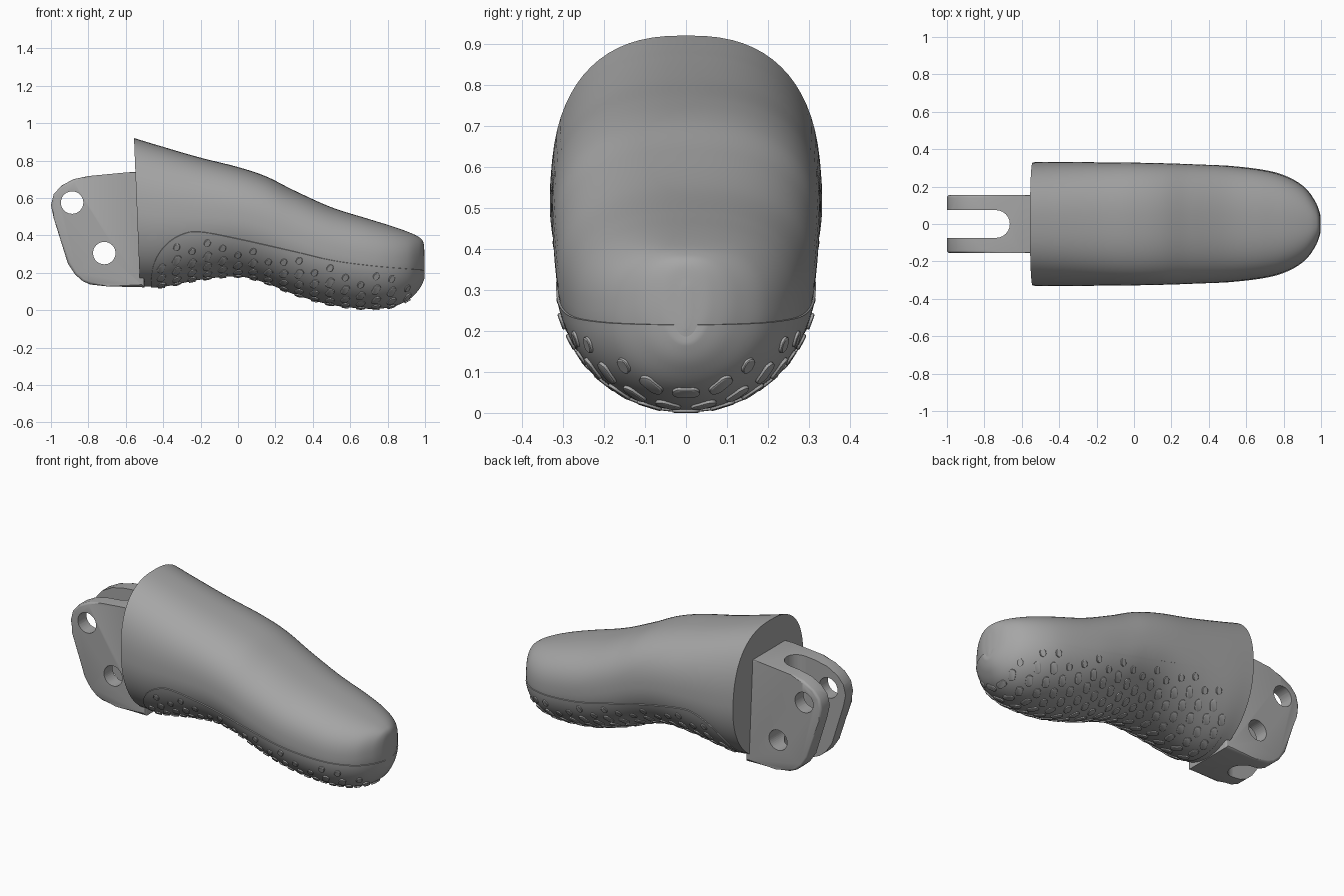
import bpy, bmesh, math
from mathutils import Vector

if "Cube" in bpy.data.objects:
    bpy.data.objects.remove(bpy.data.objects["Cube"])

grey = bpy.data.materials.new("mid_grey")
grey.use_nodes = True
grey.diffuse_color = (0.38, 0.38, 0.38, 1)
grey.node_tree.nodes["Principled BSDF"].inputs["Base Color"].default_value = (0.38, 0.38, 0.38, 1)


def finish(name, bm, angle=35, smooth=True):
    bmesh.ops.recalc_face_normals(bm, faces=bm.faces)
    mesh = bpy.data.meshes.new(name)
    bm.to_mesh(mesh)
    bm.free()
    mesh.materials.append(grey)
    obj = bpy.data.objects.new(name, mesh)
    bpy.context.collection.objects.link(obj)
    if smooth:
        bpy.ops.object.select_all(action='DESELECT')
        obj.select_set(True)
        bpy.context.view_layer.objects.active = obj
        bpy.ops.object.shade_smooth_by_angle(angle=math.radians(angle))
    return obj


def spline(pts, u):
    """Point at parameter u on a smooth curve through pts."""
    i = max(0, min(int(u), len(pts) - 2))
    f = u - i
    p1, p2 = Vector(pts[i]), Vector(pts[i + 1])
    p0 = Vector(pts[i - 1]) if i else p1 * 2 - p2
    p3 = Vector(pts[i + 2]) if i + 2 < len(pts) else p2 * 2 - p1
    return 0.5 * (2 * p1 + (p2 - p0) * f + (2 * p0 - 5 * p1 + 4 * p2 - p3) * f * f
                  + (3 * p1 - p0 - 3 * p2 + p3) * f ** 3)


# Body sections: x, bottom, top, half width
SECTIONS = [(-.54, .125, .92, .33), (-.4, .13, .873, .332), (-.2, .168, .815, .33),
            (0, .185, .765, .328), (.15, .15, .715, .325), (.3, .09, .64, .32),
            (.5, .033, .55, .31), (.7, .012, .487, .285), (.82, .022, .45, .25),
            (.91, .06, .418, .195), (.965, .115, .392, .125), (.99, .165, .365, .065),
            (.997, .205, .31, .012)]
LAST = len(SECTIONS) - 1


def section(u):
    x, low, high, w = spline(SECTIONS, u)
    mid = low + (high - low) * (0.5 + 0.06 * u / LAST)
    return x, low, high, max(w, .005), mid


def surface(u, a):
    """Body surface; a is the angle round the section, 0 at the bottom."""
    x, low, high, w, mid = section(u)
    c, s = math.cos(a), math.sin(a)
    e = 1 if c > 0 else 0.8
    z = mid - (mid - low) * c if c > 0 else mid + (high - mid) * abs(c) ** e
    y = math.copysign(w * abs(s) ** e, s)
    return Vector((x - 0.04 * (z - 0.52) * max(0, 1 - u), y, z))


def frame(u, a):
    du, da = .02, .02
    along = (surface(min(u + du, LAST), a) - surface(max(u - du, 0), a)).normalized()
    around = (surface(u, a + da) - surface(u, a - da)).normalized()
    return along, around, around.cross(along).normalized() * -1


def station(x):
    lo, hi = 0, LAST
    for _ in range(30):
        m = (lo + hi) / 2
        lo, hi = (m, hi) if spline(SECTIONS, m)[0] < x else (lo, m)
    return lo


def angle_at(u, z):
    _, low, high, _, mid = section(u)
    if z < mid:
        return math.acos(min(1, (mid - z) / (mid - low)))
    return math.acos(-min(1, (z - mid) / (high - mid)) ** 1.25)


def skin(bm, rows, closed):
    rows = [[bm.verts.new(p) for p in r] for r in rows]
    n = len(rows[0])
    for r, q in zip(rows, rows[1:]):
        for i in range(n if closed else n - 1):
            j = (i + 1) % n
            bm.faces.new((r[i], r[j], q[j], q[i]))
    return rows


# Body shell
bm = bmesh.new()
N, STEPS = 72, 96
rows = skin(bm, [[surface(LAST * k / STEPS, math.tau * i / N) for i in range(N)]
                 for k in range(STEPS + 1)], True)
bm.faces.new(rows[0])
bm.faces.new(rows[-1])
finish("body", bm)

# Grip pad: raised skin under the seam line
SEAM = [(-.475, .13), (-.462, .22), (-.43, .295), (-.37, .365), (-.29, .41), (-.2, .42),
        (0, .383), (.3, .315), (.5, .268), (.7, .24), (.9, .222), (.97, .217), (.996, .215)]


def outward(u, a):
    n = frame(u, a)[2]
    p = surface(u, a)
    x, low, high, w, mid = section(u)
    return n if n.dot(p - Vector((x - .05, 0, mid))) > 0 else -n


bm = bmesh.new()
rows, limits = [], []
SEAM_STEPS, COLS = 84, 48
for k in range(SEAM_STEPS + 1):
    x, z = spline(SEAM, (len(SEAM) - 1) * k / SEAM_STEPS)
    u = station(x)
    top = max(angle_at(u, z), .02)
    limits.append((x, top))
    row = []
    for i in range(COLS + 1):
        f = 2 * i / COLS - 1
        if 0 < i < COLS:
            f *= 1.04
        edge = i in (0, COLS) or k in (0, SEAM_STEPS)
        a = top * max(-1, min(1, f))
        row.append(surface(u, a) + outward(u, a) * (-.004 if edge else .005))
    rows.append(row)
skin(bm, rows, False)
finish("grip_pad", bm, 40)


# Grip studs: staggered rounded plates
def add_stud(bm, u, a, length, width, tilt):
    along, around, _ = frame(u, a)
    n = outward(u, a)
    d = (around * math.cos(tilt) + along * math.sin(tilt)).normalized()
    side = n.cross(d)
    p = surface(u, a)
    loops = []
    for h, s in ((0, 1), (.010, 1), (.012, .86)):
        ring = []
        for i in range(16):
            t = math.tau * (i + .5) / 16
            shift = math.copysign((length - width) / 2, math.cos(t))
            ring.append(p + n * h + d * (shift + width / 2 * math.cos(t)) * s
                        + side * width / 2 * math.sin(t) * s)
        loops.append(ring)
    bm.faces.new(skin(bm, loops, True)[-1])


bm = bmesh.new()
PITCH = .082
for r in range(17):
    x = -.41 + PITCH * r
    u = station(x)
    top = min(limits, key=lambda m: abs(m[0] - x))[1]
    # arc length from the keel up to the seam
    arc = [0]
    for i in range(60):
        arc.append(arc[-1] + (surface(u, top * (i + 1) / 60) - surface(u, top * i / 60)).length)
    s = PITCH / 2 * (r % 2)
    while s < arc[-1] - .045:
        a = top * sum(v < s for v in arc) / 60
        small = arc[-1] - s < .12
        for sign in ((1, -1) if s else (1,)):
            add_stud(bm, u, sign * a, .042 if small else .066, .034 if small else .038,
                     .45 * sign if s else 0)
        s += PITCH
finish("grip_studs", bm, 30)

# Mounting bracket: extruded side profile
PROFILE = [(-.5, .742), (-.6, .736), (-.8, .717), (-.88, .7), (-.945, .665), (-.985, .62),
           (-1, .56), (-.985, .49), (-.91, .25), (-.87, .19), (-.83, .155), (-.79, .137),
           (-.7, .127), (-.5, .122)]
bm = bmesh.new()
skin(bm, [[(x, y, z) for x, z in PROFILE] for y in (-.155, .155)], True)
bm.verts.ensure_lookup_table()
M = len(PROFILE)
caps = [bm.faces.new(bm.verts[:M]), bm.faces.new(bm.verts[M:])]
rim = [e for f in caps for e in f.edges]
bmesh.ops.bevel(bm, geom=rim, offset=.014, segments=3, profile=.5, affect='EDGES')
bracket = finish("mounting_bracket", bm)


def cut(name, bm):
    cutter = finish(name, bm, smooth=False)
    cutter.hide_render = True
    mod = bracket.modifiers.new(name, 'BOOLEAN')
    mod.object, mod.operation, mod.solver = cutter, 'DIFFERENCE', 'EXACT'
    return cutter


def prism(outline, axis, lo, hi):
    bm = bmesh.new()
    place = (lambda p, h: (p[0], h, p[1])) if axis == 'Y' else (lambda p, h: (p[0], p[1], h))
    for ring in skin(bm, [[place(p, h) for p in outline] for h in (lo, hi)], True):
        bm.faces.new(ring)
    return bm


# Pin holes and clevis slot
def arc_points(cx, cy, r, start, sweep, n):
    return [(cx + r * math.cos(start + sweep * i / n), cy + r * math.sin(start + sweep * i / n))
            for i in range(n + 1)]


cutters = [cut("pin_hole_cutter_%d" % i, prism(arc_points(x, z, .06, 0, math.tau, 40)[:-1], 'Y', -.3, .3))
           for i, (x, z) in enumerate([(-.887, .575), (-.715, .305)])]
slot = [(-1.2, -.074)] + arc_points(-.738, 0, .074, -math.pi / 2, math.pi, 20) + [(-1.2, .074)]
cutters.append(cut("slot_cutter", prism(slot, 'Z', -.2, 1)))

# Apply the cuts and drop the cutters
bpy.ops.object.select_all(action='DESELECT')
bracket.select_set(True)
bpy.context.view_layer.objects.active = bracket
for mod in list(bracket.modifiers):
    if mod.type == 'BOOLEAN':
        bpy.ops.object.modifier_move_to_index(modifier=mod.name, index=0)
        bpy.ops.object.modifier_apply(modifier=mod.name)
for c in cutters:
    bpy.data.objects.remove(c)
bpy.ops.object.shade_smooth_by_angle(angle=math.radians(30))
